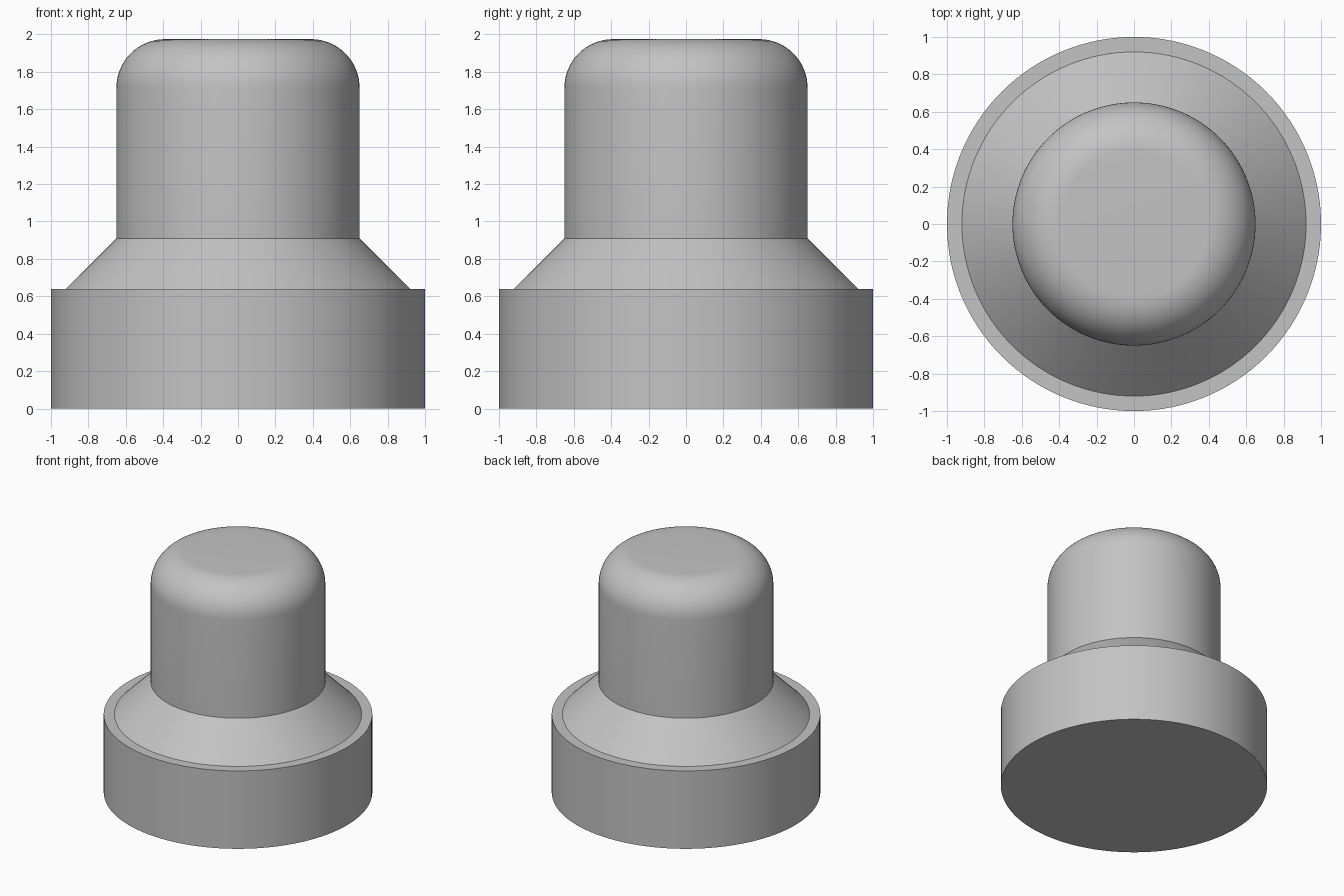
import bpy, bmesh
from math import sin, cos, pi, radians

cube = bpy.data.objects.get("Cube")
if cube:
    bpy.data.objects.remove(cube, do_unlink=True)

SEGMENTS = 128

grey = bpy.data.materials.new("plain grey")
grey.use_nodes = True
colour = (0.55, 0.55, 0.55, 1)
grey.diffuse_color = colour
grey.node_tree.nodes["Principled BSDF"].inputs["Base Color"].default_value = colour


def turned_part(name, profile):
    """Revolve (radius, height) points about z and cap both ends."""
    bm = bmesh.new()
    rings = [[bm.verts.new((r * cos(2 * pi * i / SEGMENTS), r * sin(2 * pi * i / SEGMENTS), z))
              for i in range(SEGMENTS)] for r, z in profile]
    for low, high in zip(rings, rings[1:]):
        for i in range(SEGMENTS):
            j = (i + 1) % SEGMENTS
            bm.faces.new((low[i], low[j], high[j], high[i]))
    bm.faces.new(rings[0][::-1])
    bm.faces.new(rings[-1])
    mesh = bpy.data.meshes.new(name)
    bm.to_mesh(mesh)
    bm.free()
    mesh.materials.append(grey)
    obj = bpy.data.objects.new(name, mesh)
    bpy.context.collection.objects.link(obj)
    bpy.ops.object.select_all(action="DESELECT")
    obj.select_set(True)
    bpy.context.view_layer.objects.active = obj
    bpy.ops.object.shade_smooth_by_angle(angle=radians(30))


# One solid of revolution: base drum, narrow ledge, sloped shoulder, rounded post
base_radius, base_top = 1.0, 0.64
shoulder_radius = 0.92
post_radius, post_bottom, post_top = 0.65, 0.91, 1.975
fillet = 0.26
steps = 16

rounded_top = [(post_radius - fillet + fillet * cos(pi / 2 * k / steps),
                post_top - fillet + fillet * sin(pi / 2 * k / steps))
               for k in range(steps + 1)]

turned_part("stepped_plug", [
    (base_radius, 0), (base_radius, base_top), (shoulder_radius, base_top),
    (post_radius, post_bottom)] + rounded_top)
